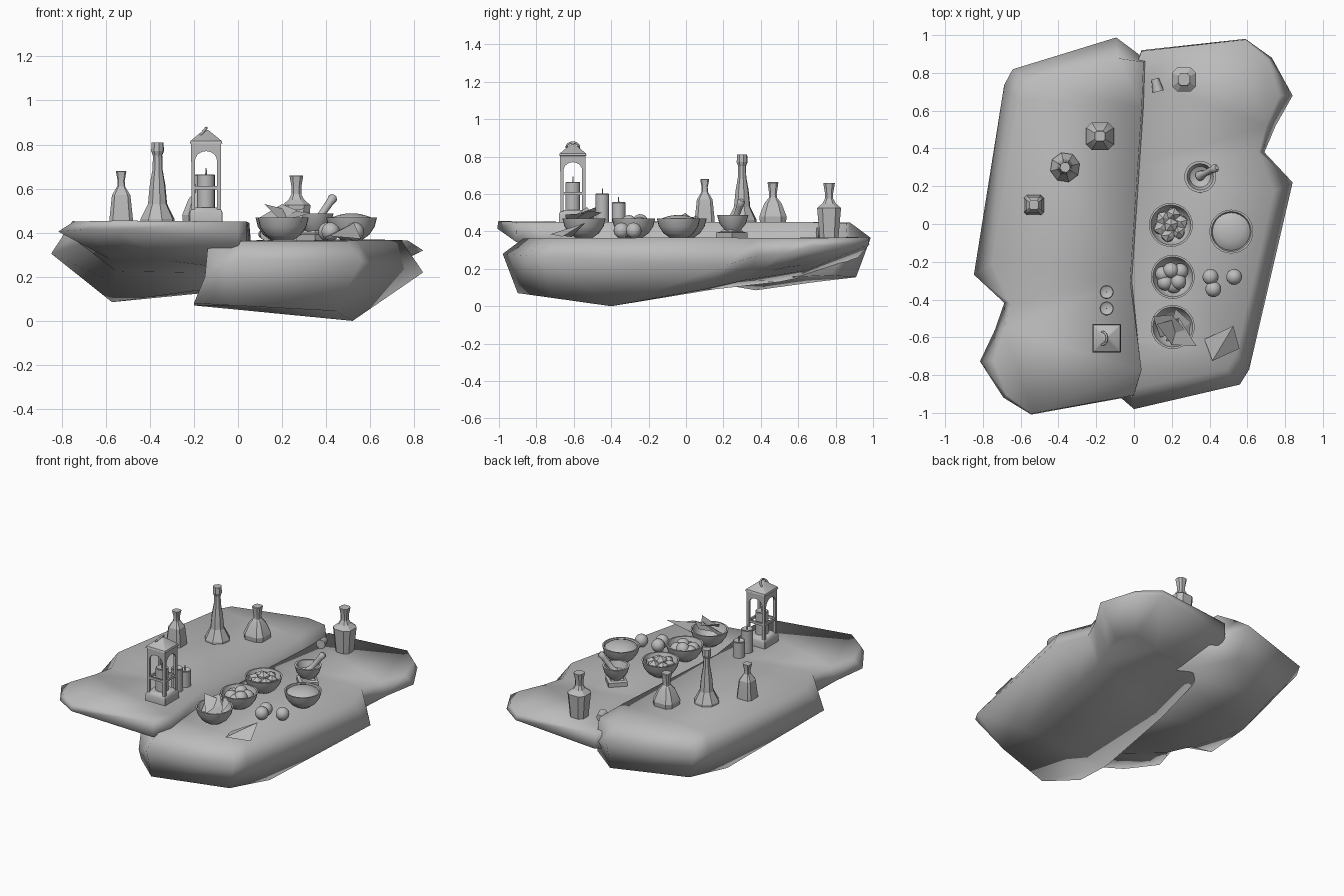
import bpy, bmesh, math, random
from mathutils import Vector, Matrix

if "Cube" in bpy.data.objects:
    bpy.data.objects.remove(bpy.data.objects["Cube"])

random.seed(4)
mat = bpy.data.materials.new("stone_grey")
mat.diffuse_color = (0.5, 0.5, 0.5, 1)
mat.use_nodes = True
mat.node_tree.nodes["Principled BSDF"].inputs["Base Color"].default_value = mat.diffuse_color


def add(name, bm, angle=None, loc=(0, 0, 0), rot=0.0):
    bmesh.ops.remove_doubles(bm, verts=bm.verts, dist=1e-5)
    bmesh.ops.recalc_face_normals(bm, faces=bm.faces)
    me = bpy.data.meshes.new(name)
    bm.to_mesh(me)
    bm.free()
    me.materials.append(mat)
    ob = bpy.data.objects.new(name, me)
    bpy.context.collection.objects.link(ob)
    ob.location = loc
    ob.rotation_euler.z = rot
    if angle:
        bpy.ops.object.select_all(action='DESELECT')
        bpy.context.view_layer.objects.active = ob
        ob.select_set(True)
        bpy.ops.object.shade_smooth_by_angle(angle=math.radians(angle))
    return ob


def loft(bm, rings, caps=True):
    vs = [[bm.verts.new(p) for p in r] for r in rings]
    n = len(vs[0])
    for a, b in zip(vs, vs[1:]):
        for i in range(n):
            j = (i + 1) % n
            bm.faces.new((a[i], a[j], b[j], b[i]))
    if caps:
        bm.faces.new(vs[0][::-1])
        bm.faces.new(vs[-1])


def circle(n):
    return [(math.cos(2 * math.pi * i / n), math.sin(2 * math.pi * i / n)) for i in range(n)]


def chamfered(c):
    return [(1, -c), (1, c), (c, 1), (-c, 1), (-1, c), (-1, -c), (-c, -1), (c, -1)]


def turned(name, profile, section, loc, rot=0.0, angle=40):
    bm = bmesh.new()
    loft(bm, [[(x * r, y * r, z) for x, y in section] for r, z in profile])
    return add(name, bm, angle, loc, rot)


def box(bm, lo, hi):
    x, y, z = lo
    X, Y, Z = hi
    loft(bm, [[(x, y, k), (X, y, k), (X, Y, k), (x, Y, k)] for k in (z, Z)])


# Slabs: one outline of (top, widest, bottom) points, used twice
OUTLINE = [
    ((0.0, -.87, .362), (0, -.98, .28), (-.02, -.9, .07)),
    ((.49, -.77, .363), (.56, -.85, .27), (.44, -.72, .045)),
    ((.54, -.69, .365), (.61, -.77, .26), (.52, -.4, 0)),
    ((.74, .17, .367), (.84, .22, .22), (.55, .1, .09)),
    ((.66, .38, .365), (.69, .38, .27), (.55, .32, .14)),
    ((.7, .52, .365), (.75, .52, .28), (.58, .45, .19)),
    ((.77, .68, .365), (.84, .68, .32), (.6, .55, .21)),
    ((.71, .87, .367), (.73, .88, .33), (.52, .64, .22)),
    ((.585, .975, .37), (.59, .98, .33), (.36, .64, .19)),
    ((.04, .915, .365), (.04, .92, .26), (.03, .6, .15)),
    ((-.01, .785, .365), (-.01, .78, .25), (-.04, .5, .13)),
    ((.017, .31, .365), (0, .31, .2), (-.1, .15, .09)),
    ((-.108, -.6, .365), (-.12, -.6, .25), (-.2, -.5, .07)),
    ((-.135, -.84, .36), (-.15, -.85, .2), (-.2, -.75, .08)),
]


def slab(name, loc, rot):
    bm = bmesh.new()
    loft(bm, [[p[k] for p in OUTLINE] for k in (2, 1, 0)])
    bmesh.ops.triangulate(bm, faces=[f for f in bm.faces if len(f.verts) > 4])
    return add(name, bm, 180, loc, rot)


slab("front_slab", (0, 0, 0), 0)
slab("raised_slab", (-.025, .01, .085), math.pi + .07)
LOW, HIGH = .365, .45

# Bottles
turned("small_bottle", [(.053, 0), (.053, .015), (.042, .12), (.018, .16), (.016, .185), (.024, .228), (.02, .23)],
       chamfered(.7), (-.53, .1, HIGH), 0, 20)
turned("tall_bottle", [(.08, 0), (.08, .012), (.045, .08), (.036, .17), (.023, .24), (.022, .3), (.03, .32), (.028, .36)],
       circle(8), (-.365, .3, HIGH), .25, 20)
turned("wide_bottle", [(.07, 0), (.073, .03), (.046, .1), (.022, .13), (.02, .15), (.029, .21), (.026, .213)],
       chamfered(.6), (-.18, .465, HIGH), 0, 20)
turned("shouldered_bottle", [(.05, 0), (.064, .16), (.035, .185), (.022, .21), (.022, .24), (.031, .293), (.028, .295)],
       chamfered(.55), (.265, .765, LOW), 0, 20)

# Loose stopper lying on its side
bm = bmesh.new()
loft(bm, [[(x * r, y * r, z) for x, y in circle(10)] for r, z in ((.03, -.035), (.02, .035))])
bmesh.ops.rotate(bm, verts=bm.verts, matrix=Matrix.Rotation(math.radians(-90), 3, 'X'))
add("stopper", bm, 40, (.12, .735, LOW + .028), .25)

# Bowls
BOWL = [(.045, 0), (.08, .025), (.105, .062), (.116, .105), (.106, .105), (.094, .066), (.068, .036), (.03, .018)]
for name, x, y in (("stone_bowl", .195, -.005), ("fruit_bowl", .205, -.28),
                   ("parchment_bowl", .205, -.545), ("powder_bowl", .515, -.04)):
    turned(name, BOWL, circle(28), (x, y, LOW))
turned("powder_heap", [(.09, .06), (.1, .095), (.085, .106), (.06, .115), (.03, .121), (.005, .122)],
       circle(28), (.515, -.04, LOW))

# Mortar with a square foot, and pestle
turned("mortar_foot", [(.084, 0), (.084, .028), (.06, .034), (.05, .045)], circle(4), (.35, .245, LOW), 0, 20)
turned("mortar_cup", [(.035, .03), (.045, .045), (.07, .075), (.084, .123),
                      (.07, .123), (.055, .08), (.02, .06)], circle(24), (.35, .25, LOW))
bm = bmesh.new()
loft(bm, [[(x * r, y * r, z) for x, y in circle(14)]
          for r, z in ((.012, 0), (.026, .012), (.024, .035), (.016, .06), (.018, .14), (.022, .165), (.012, .178))])
tilt = Vector((.09, .045, .13)).to_track_quat('Z', 'Y').to_matrix()
bmesh.ops.rotate(bm, verts=bm.verts, matrix=tilt)
add("pestle", bm, 50, (.34, .25, .427))


# Round fruit: loose ones and a bowlful
def ball(name, loc, r):
    bm = bmesh.new()
    bmesh.ops.create_uvsphere(bm, u_segments=18, v_segments=10, radius=r)
    add(name, bm, 60, loc)


for i, (x, y) in enumerate(((.405, -.28), (.53, -.28), (.42, -.345))):
    ball(f"loose_fruit_{i}", (x, y, LOW + .04), .042)
for i, (x, y, z) in enumerate(((.195, -.245, .45), (.245, -.25, .435), (.235, -.305, .445),
                               (.165, -.31, .435), (.21, -.325, .425), (.155, -.265, .43))):
    ball(f"bowl_fruit_{i}", (x, y, z), .042)

# Faceted stones in the nearer bowl
for i in range(7):
    a = i * 2 * math.pi / 6 + .3
    d = .055 if i < 6 else 0
    bm = bmesh.new()
    bmesh.ops.create_icosphere(bm, subdivisions=1, radius=.042)
    for v in bm.verts:
        v.co *= random.uniform(.85, 1.1)
    add(f"rough_stone_{i}", bm, None, (.195 + d * math.cos(a), -.005 + d * math.sin(a), .44 + (.015 if i == 6 else 0)), a)


# Folded parchment: two triangles meeting at a crease
def sheet(name, crease_a, crease_b, wing_a, wing_b):
    bm = bmesh.new()
    a, b, c, d = [bm.verts.new(p) for p in (crease_a, crease_b, wing_a, wing_b)]
    bm.faces.new((a, b, c))
    bm.faces.new((b, a, d))
    bmesh.ops.solidify(bm, geom=bm.faces[:], thickness=.003)
    add(name, bm)


sheet("loose_parchment", (.415, -.725, .385), (.526, -.54, .445), (.373, -.61, .37), (.558, -.66, .372))
sheet("bowl_parchment_0", (.2, -.64, .45), (.24, -.5, .5), (.12, -.53, .53), (.33, -.645, .49))
sheet("bowl_parchment_1", (.14, -.6, .43), (.2, -.48, .53), (.1, -.49, .47), (.27, -.56, .5))
sheet("bowl_parchment_2", (.17, -.62, .42), (.3, -.52, .51), (.22, -.45, .5), (.29, -.62, .45))


# Candles with wicks
def candle(name, x, y, z, r, h):
    turned(name, [(r, 0), (r, h - .004), (r * .9, h), (r * .7, h - .006)], circle(18), (x, y, z))
    turned(name + "_wick", [(.004, h - .01), (.003, h + .028)], circle(6), (x, y, z))


candle("short_candle", -.145, -.36, HIGH, .037, .106)
candle("tall_candle", -.145, -.447, HIGH, .037, .152)

# Lantern
LX, LY = -.145, -.605
candle("lantern_candle", LX, LY, .51, .04, .155)
square = chamfered(.98)
turned("lantern_base", [(.075, 0), (.075, .04), (.065, .06), (.058, .065)], square, (LX, LY, HIGH), 0, 30)
turned("lantern_roof", [(.06, 0), (.074, .002), (.07, .014), (.014, .06), (.008, .064)], square, (LX, LY, .803), 0, 30)
bm = bmesh.new()
for sx in (-1, 1):
    for sy in (-1, 1):
        cx, cy = sx * .058, sy * .058
        box(bm, (cx - .009, cy - .009, .5), (cx + .009, cy + .009, .81))
for s in (-1, 1):
    box(bm, (-.055, s * .058 - .006, .595), (.055, s * .058 + .006, .611))
    box(bm, (s * .058 - .006, -.055, .595), (s * .058 + .006, .055, .611))
add("lantern_frame", bm, None, (LX, LY, 0))

# Arched panels under the roof
for k in range(4):
    bm = bmesh.new()
    arch = [(.05 * math.cos(t * math.pi / 10), .725 + .045 * math.sin(t * math.pi / 10)) for t in range(11)]
    pts = [(-.068, .72), (-.068, .81), (.068, .81), (.068, .72)] + arch
    f = bm.faces.new([bm.verts.new((x, -.068, z)) for x, z in pts])
    ext = bmesh.ops.extrude_face_region(bm, geom=[f])
    bmesh.ops.translate(bm, vec=(0, .015, 0), verts=[e for e in ext['geom'] if isinstance(e, bmesh.types.BMVert)])
    add(f"lantern_arch_{k}", bm, 30, (LX, LY, 0), k * math.pi / 2)

# Carrying ring, tipped sideways
bm = bmesh.new()
for i in range(20):
    loft(bm, [[((math.cos(b) * .006),
                (.033 + .006 * math.sin(b)) * math.cos(a), (.033 + .006 * math.sin(b)) * math.sin(a))
               for b in [j * math.pi / 4 for j in range(8)]]
              for a in (i * math.pi / 10, (i + 1) * math.pi / 10)], caps=False)
bmesh.ops.rotate(bm, verts=bm.verts, matrix=Matrix.Rotation(math.radians(40), 3, 'Y'))
add("lantern_ring", bm, 60, (LX - .02, LY, .85))
